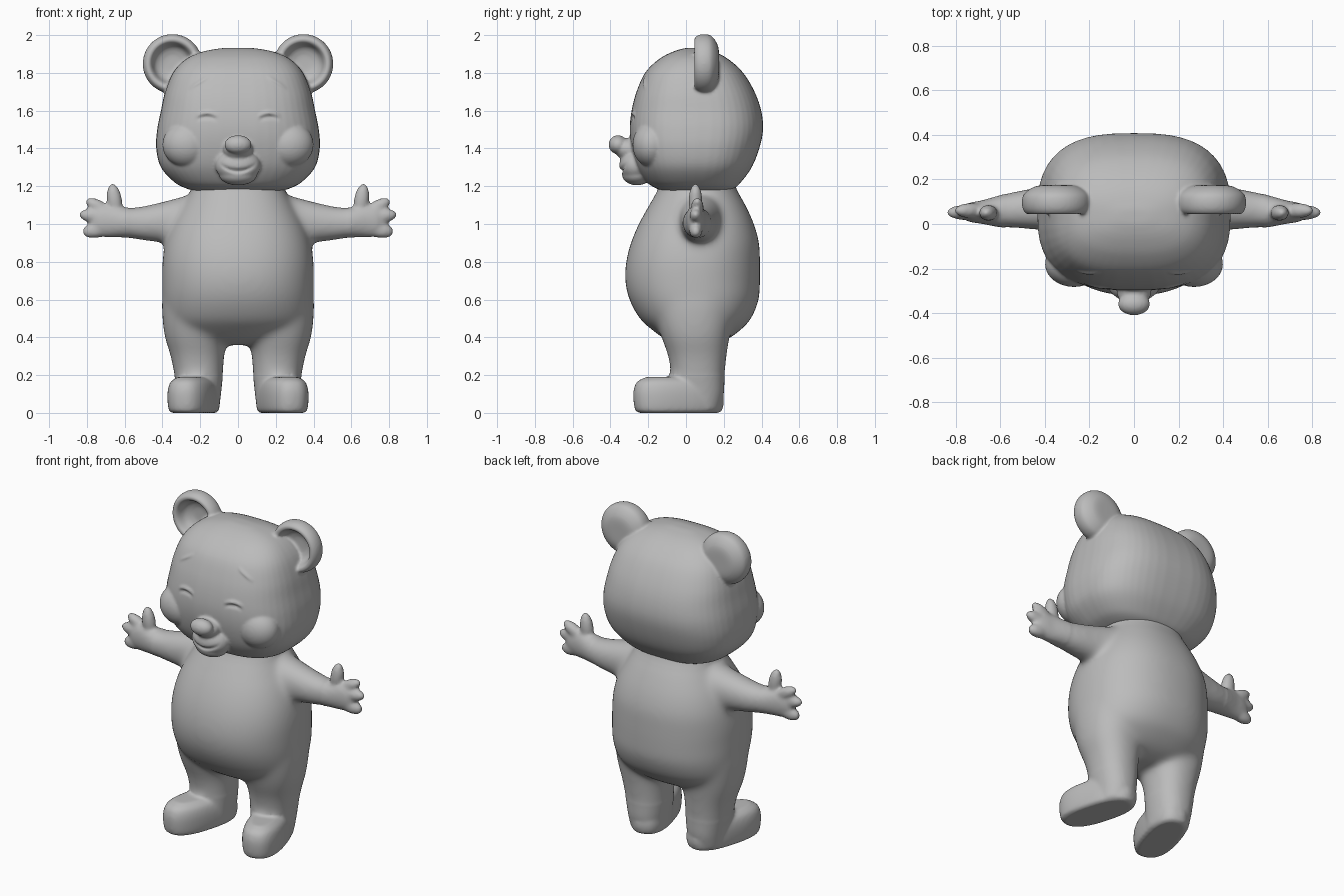
import bpy
import bmesh
from math import cos, sin, pi, exp, radians, copysign
from mathutils import Matrix, Vector

cube = bpy.data.objects.get("Cube")
if cube:
    bpy.data.objects.remove(cube, do_unlink=True)

grey = bpy.data.materials.new("plain_grey")
grey.use_nodes = True
COLOUR = (0.5, 0.5, 0.5, 1)
grey.diffuse_color = COLOUR
grey.node_tree.nodes["Principled BSDF"].inputs["Base Color"].default_value = COLOUR

SIDES = (1, -1)


def flip(side):
    return Matrix.Diagonal((side, 1, 1, 1))


def spline(rows, steps=5):
    """Catmull-Rom interpolation through rows of numbers."""
    out = []
    last = len(rows) - 1
    for i in range(last):
        quad = [rows[max(i - 1, 0)], rows[i], rows[i + 1], rows[min(i + 2, last)]]
        for s in range(steps):
            t = s / steps
            out.append([b + t * (c - a) / 2 + t * t * (2 * a - 5 * b + 4 * c - d) / 2
                        + t ** 3 * (3 * b - a - 3 * c + d) / 2 for a, b, c, d in zip(*quad)])
    return out + [list(rows[-1])]


def loft(bm, axis, rows, power=2.0, matrix=Matrix(), count=48):
    """Skin superellipse rings; each row is (position, u0, u1, v0, v1)."""
    u, v = [k for k in range(3) if k != axis]
    rings = []
    for pos, u0, u1, v0, v1 in spline(rows):
        ring = []
        for k in range(count):
            a = 2 * pi * k / count
            p = Vector((0, 0, 0))
            p[axis] = pos
            p[u] = (u0 + u1) / 2 + (u1 - u0) / 2 * copysign(abs(cos(a)) ** (2 / power), cos(a))
            p[v] = (v0 + v1) / 2 + (v1 - v0) / 2 * copysign(abs(sin(a)) ** (2 / power), sin(a))
            ring.append(bm.verts.new(matrix @ p))
        rings.append(ring)
    for r0, r1 in zip(rings, rings[1:]):
        for k in range(count):
            n = (k + 1) % count
            bm.faces.new((r0[k], r0[n], r1[n], r1[k]))
    bm.faces.new(rings[0])
    bm.faces.new(rings[-1])


def blob(bm, centre, size, tilt=0, side=1):
    """Ellipsoid, turned by tilt degrees about y."""
    m = (flip(side) @ Matrix.Translation(centre) @ Matrix.Rotation(radians(-tilt), 4, 'Y')
         @ Matrix.Diagonal((*size, 1)))
    bmesh.ops.create_icosphere(bm, subdivisions=4, radius=1, matrix=m)


def fuse(name, bm, voxel, smoothing):
    """Merge overlapping pieces into one soft skin."""
    bmesh.ops.recalc_face_normals(bm, faces=bm.faces)
    mesh = bpy.data.meshes.new(name + "_pieces")
    bm.to_mesh(mesh)
    bm.free()
    obj = bpy.data.objects.new(name, mesh)
    bpy.context.collection.objects.link(obj)
    remesh = obj.modifiers.new("merge", 'REMESH')
    remesh.mode = 'VOXEL'
    remesh.voxel_size = voxel
    soft = obj.modifiers.new("soften", 'SMOOTH')
    soft.factor = 0.5
    soft.iterations = smoothing
    deps = bpy.context.evaluated_depsgraph_get()
    skin = bpy.data.meshes.new_from_object(obj.evaluated_get(deps))
    obj.modifiers.clear()
    obj.data = skin
    skin.name = name
    skin.materials.clear()
    skin.materials.append(grey)
    skin.shade_smooth()
    return obj


# Torso
bm = bmesh.new()
torso = [(.36, .16, -.04, .14), (.39, .28, -.11, .22), (.44, .35, -.18, .29),
         (.5, .385, -.245, .345), (.6, .40, -.3, .385), (.7, .402, -.322, .392),
         (.8, .40, -.317, .392), (.9, .385, -.292, .387), (1.0, .35, -.25, .36),
         (1.1, .295, -.195, .315), (1.17, .255, -.155, .275), (1.22, .24, -.14, .255)]
loft(bm, 2, [(z, -w, w, f, b) for z, w, f, b in torso], 2.25)

for side in SIDES:
    m = flip(side)
    # Arms and palms
    loft(bm, 0, [(.14, -.05, .22, .88, 1.16), (.25, -.045, .2, .885, 1.155),
                 (.4, -.03, .17, .9, 1.118), (.52, -.02, .15, .915, 1.092),
                 (.6, -.015, .13, .928, 1.088), (.68, 0, .107, .93, 1.1),
                 (.74, .01, .095, .935, 1.095), (.78, .03, .08, .96, 1.06)], 2.1, m)
    # Fingers and thumb
    blob(bm, (.735, .06, 1.088), (.08, .034, .036), 30, side)
    blob(bm, (.76, .052, 1.043), (.082, .034, .038), 5, side)
    blob(bm, (.75, .052, .968), (.075, .036, .042), -10, side)
    blob(bm, (.654, .05, 1.125), (.09, .036, .04), 82, side)
    # Legs
    loft(bm, 2, [(.02, .1, .31, -.08, .18), (.1, .09, .32, -.08, .2),
                 (.2, .08, .337, -.08, .205), (.3, .073, .357, -.095, .215),
                 (.4, .055, .387, -.13, .23), (.5, .04, .4, -.16, .25),
                 (.6, .04, .402, -.17, .26), (.7, .08, .38, -.15, .24)], 2.25, m)
    # Feet, toes turned outward
    pivot = Matrix.Translation((.2, .08, 0))
    turn = m @ pivot @ Matrix.Rotation(radians(16), 4, 'Z') @ pivot.inverted()
    loft(bm, 2, [(0, .105, .295, -.255, .17), (.012, .09, .31, -.277, .19),
                 (.06, .083, .317, -.287, .2), (.12, .085, .315, -.287, .19),
                 (.165, .1, .3, -.268, .17), (.19, .135, .265, -.22, .12)], 2.5, turn)

body = fuse("body", bm, .011, 5)

# Soften shoulders, hips and crotch further, leaving hands and feet crisp
bm = bmesh.new()
bm.from_mesh(body.data)
soft_zone = [v for v in bm.verts if abs(v.co.x) < .58 and .2 < v.co.z < 1.15]
for _ in range(24):
    bmesh.ops.smooth_vert(bm, verts=soft_zone, factor=.5,
                          use_axis_x=True, use_axis_y=True, use_axis_z=True)
bm.to_mesh(body.data)
bm.free()

# Skull
bm = bmesh.new()
skull = [(1.17, .2, -.1, .2), (1.185, .265, -.15, .25), (1.22, .335, -.205, .29),
         (1.3, .408, -.258, .348), (1.4, .433, -.288, .388), (1.5, .428, -.298, .408),
         (1.6, .408, -.288, .398), (1.7, .386, -.262, .363), (1.8, .345, -.217, .303),
         (1.87, .28, -.147, .228), (1.91, .195, -.075, .155), (1.93, .09, -.01, .08),
         (1.933, .02, .03, .05)]
loft(bm, 2, [(z, -w, w, f, b) for z, w, f, b in skull], 2.75)

# Muzzle, chin, bridge and nose
blob(bm, (0, -.265, 1.31), (.12, .088, .09))
blob(bm, (0, -.26, 1.26), (.1, .078, .055))
blob(bm, (0, -.3, 1.395), (.078, .075, .06))
blob(bm, (0, -.36, 1.42), (.072, .05, .05))

# Cheeks and dished ears
dish = [(.07, .01), (.066, .09), (.035, .143), (0, .157), (-.04, .152),
        (-.062, .132), (-.05, .112), (-.005, .09), (.015, .05), (.018, .01)]
for side in SIDES:
    blob(bm, (.27, -.18, 1.42), (.13, .103, .12), 0, side)
    loft(bm, 1, [(.105 + y, .347 - r, .347 + r, 1.848 - r, 1.848 + r) for y, r in dish],
         2, flip(side))

head = fuse("head", bm, .008, 6)


def crease(x, z, middle, reach, line, width):
    """Strength of a soft stroke along z = line(x)."""
    fade = max(0, 1 - ((x - middle) / reach) ** 2)
    return fade * exp(-((z - line(x)) / width) ** 2)


# Closed eyes, brows and smile sculpted into the face
for v in head.data.vertices:
    x, y, z = abs(v.co.x), v.co.y, v.co.z
    if y > -.12:
        continue
    push = .009 * crease(x, z, .165, .065, lambda t: 1.588 - 5 * (t - .165) ** 2, .011)
    push -= .008 * crease(x, z, .165, .055, lambda t: 1.566 - 5 * (t - .165) ** 2, .011)
    push += .006 * crease(x, z, .205, .055, lambda t: 1.75 - .6 * (t - .205), .011)
    if y < -.27:
        push -= .014 * crease(x, z, 0, .1, lambda t: 1.28 + 4 * t * t, .011)
    v.co.y -= push
